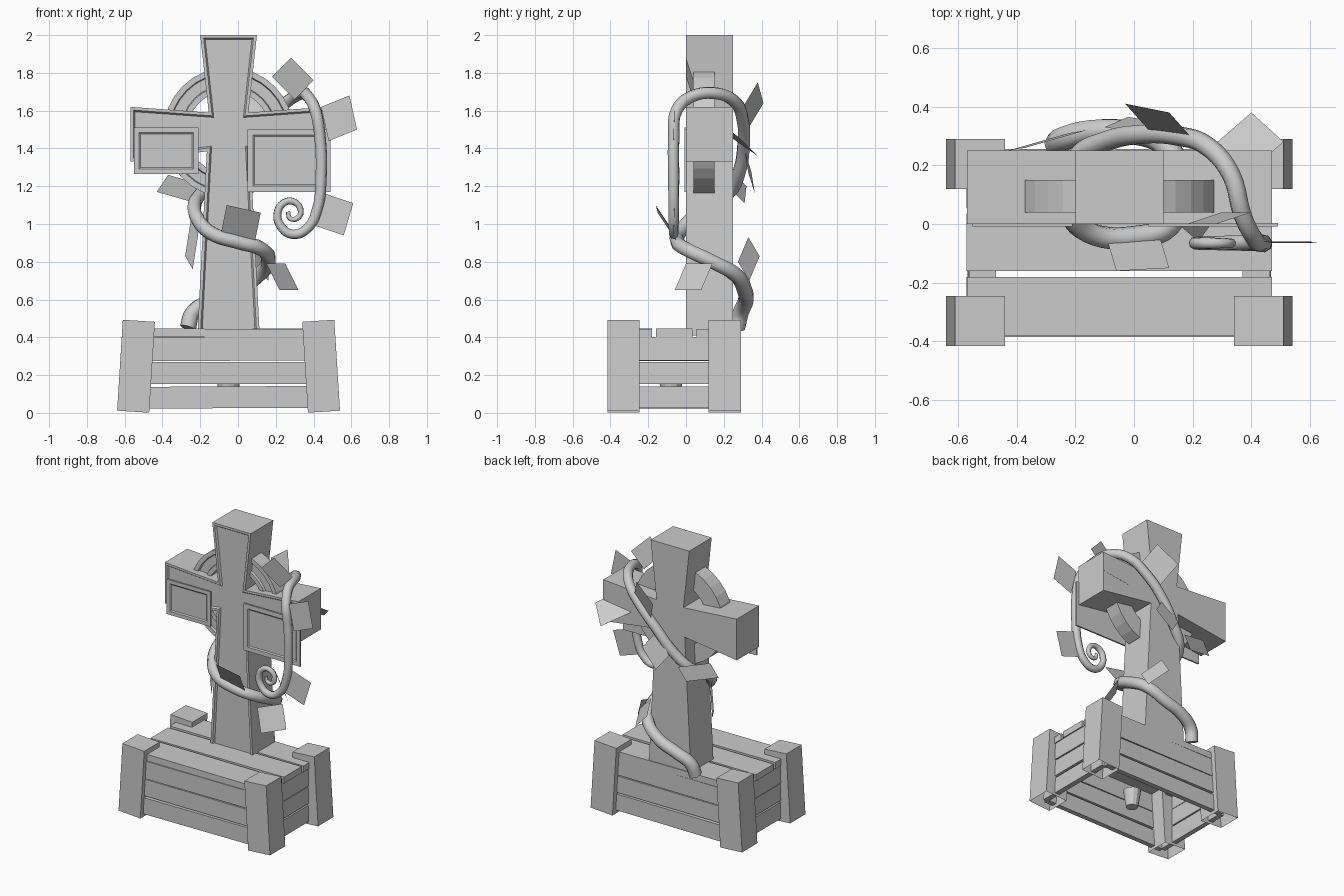
import bpy, bmesh, math
from mathutils import Matrix, Vector

if "Cube" in bpy.data.objects:
    bpy.data.objects.remove(bpy.data.objects["Cube"])

CX = -0.05  # symmetry line of cross and planter


def finish(name, bm):
    bmesh.ops.recalc_face_normals(bm, faces=bm.faces[:])
    me = bpy.data.meshes.new(name)
    bm.to_mesh(me)
    bm.free()
    ob = bpy.data.objects.new(name, me)
    bpy.context.collection.objects.link(ob)
    return ob


def block(name, x, y, z, tilt=0.0, open_bottom=False):
    """Box from (min, max) ranges, tilted about y by degrees."""
    c = Vector([(a + b) / 2 for a, b in (x, y, z)])
    s = [b - a for a, b in (x, y, z)]
    bm = bmesh.new()
    bmesh.ops.create_cube(bm, size=1, matrix=Matrix.Diagonal((*s, 1)))
    if open_bottom:
        low = [f for f in bm.faces if f.calc_center_median().z < -s[2] * 0.49]
        bmesh.ops.delete(bm, geom=low, context='FACES_ONLY')
    ob = finish(name, bm)
    ob.location = c
    ob.rotation_euler.y = math.radians(tilt)
    return ob


def relief(name, outline, y_front, y_back, steps):
    """Extrude an xz outline in depth, then inset its front face in steps."""
    bm = bmesh.new()
    front = bm.faces.new([bm.verts.new((x, y_front, z)) for x, z in outline])
    res = bmesh.ops.extrude_face_region(bm, geom=[front], use_keep_orig=True)
    for v in res['geom']:
        if isinstance(v, bmesh.types.BMVert):
            v.co.y = y_back
    bmesh.ops.recalc_face_normals(bm, faces=bm.faces[:])
    for width, depth in steps:
        bmesh.ops.inset_region(bm, faces=[front], thickness=width, use_even_offset=True)
        for v in front.verts:
            v.co.y += depth
    return finish(name, bm)


# Stone cross with a recessed front
half = [(0.15, 2.0), (0.105, 1.59), (0.52, 1.62), (0.52, 1.33), (0.115, 1.385), (0.165, 0.41)]
outline = [(CX + x, z) for x, z in half] + [(CX - x, z) for x, z in reversed(half)]
relief("cross", outline, 0.0, 0.25, [(0.016, 0.0), (0.008, 0.012)])

# Grooved ring behind the arms
bm = bmesh.new()
section = [(0.22, 0.15), (0.345, 0.15), (0.345, 0.04), (0.315, 0.04),
           (0.31, 0.055), (0.255, 0.055), (0.25, 0.04), (0.22, 0.04)]
N = 32
rings = []
for i in range(N):
    a = 2 * math.pi * i / N
    rings.append([bm.verts.new((CX + r * math.cos(a), y, 1.485 + r * math.sin(a)))
                  for r, y in section])
for i in range(N):
    p, q = rings[i], rings[(i + 1) % N]
    for j in range(len(section)):
        k = (j + 1) % len(section)
        bm.faces.new((p[j], p[k], q[k], q[j]))
finish("cross_ring", bm)

# Framed plaques on the arms
for name, x0, x1, z0, z1, w in (("left_plaque", -0.55, -0.21, 1.265, 1.51, 0.025),
                                ("right_plaque", 0.05, 0.49, 1.17, 1.50, 0.03)):
    relief(name, [(x0, z0), (x1, z0), (x1, z1), (x0, z1)], -0.008, 0.003,
           [(w, 0.0), (0.008, 0.006)])

# Planter: leaning corner posts
for sx, side in ((-1, "left"), (1, "right")):
    for y0, y1, end in ((-0.415, -0.245, "front"), (0.12, 0.29, "back")):
        c = CX + sx * 0.49
        block(f"{end}_{side}_post", (c - 0.085, c + 0.085), (y0, y1),
              (0.006, 0.488), -sx * 3.6, True)

# Planter: three rows of slats on every side
rows = [(0.025, 0.14), (0.153, 0.27), (0.276, 0.40)]
for i, (z0, z1) in enumerate(rows):
    wob = (-0.3, 0.0, -0.2)[i]
    for y0, y1, end in ((-0.385, -0.35, "front"), (0.22, 0.255, "back")):
        block(f"{end}_slat_{i + 1}", (-0.54, 0.44), (y0, y1), (z0, z1), wob)
    for sx, side in ((-1, "left"), (1, "right")):
        c = CX + sx * 0.497
        block(f"{side}_slat_{i + 1}", (c - 0.018, c + 0.018), (-0.36, 0.23),
              (z0, z1), -sx * 2)

# Planter: lid boards on two battens
for i, (y0, y1) in enumerate(((-0.38, -0.18), (-0.16, 0.035), (0.055, 0.255))):
    block(f"lid_board_{i + 1}", (-0.57, 0.47), (y0, y1), (0.40, 0.445), (0.2, -0.2, 0.2)[i])
for x in (-0.54, 0.37):
    block("lid_batten", (x, x + 0.07), (-0.35, 0.22), (0.365, 0.402))

# Tapered peg inside the planter
bm = bmesh.new()
bmesh.ops.create_cone(bm, cap_ends=True, segments=12, radius1=0.04, radius2=0.06,
                      depth=0.12, matrix=Matrix.Translation((CX, -0.08, 0.097)))
finish("peg", bm)

# Climbing vine ending in a curl
path = [(-0.265, 0.27, 0.45), (-0.24, 0.29, 0.53), (-0.15, 0.315, 0.59), (0.0, 0.31, 0.65),
        (0.11, 0.265, 0.73), (0.16, 0.14, 0.80), (0.12, -0.005, 0.87), (0.0, -0.045, 0.905),
        (-0.14, -0.035, 0.95), (-0.21, 0.02, 1.02), (-0.23, 0.12, 1.10), (-0.19, 0.23, 1.17),
        (-0.10, 0.28, 1.27), (0.02, 0.305, 1.42), (0.15, 0.30, 1.55), (0.25, 0.265, 1.64),
        (0.33, 0.17, 1.69), (0.37, 0.03, 1.675), (0.41, -0.05, 1.6)]
curl = [(0.435, 1.45), (0.44, 1.25), (0.42, 1.08), (0.37, 0.98), (0.29, 0.945),
        (0.225, 0.99), (0.21, 1.06), (0.24, 1.11), (0.29, 1.12), (0.33, 1.08),
        (0.32, 1.035), (0.275, 1.03), (0.265, 1.065)]
path += [(x, -0.065, z) for x, z in curl]
cu = bpy.data.curves.new("vine", 'CURVE')
cu.dimensions = '3D'
cu.resolution_u = 5
cu.bevel_depth = 1.0
cu.bevel_resolution = 2
cu.use_fill_caps = True
sp = cu.splines.new('BEZIER')
sp.use_smooth = True
sp.bezier_points.add(len(path) - 1)
for i, (bp, co) in enumerate(zip(sp.bezier_points, path)):
    bp.co = co
    bp.handle_left_type = bp.handle_right_type = 'AUTO'
    t = i / (len(path) - 1)
    bp.radius = 0.043 - 0.02 * t - (0.012 * max(0, t - 0.65) / 0.35)
bpy.context.collection.objects.link(bpy.data.objects.new("vine", cu))

# Flat leaves: three corners each, the fourth closes the parallelogram
leaves = [
    ((0.18, 0.0, 1.78), (0.28, 0.0, 1.88), (0.40, 0.04, 1.76)),
    ((0.44, -0.06, 1.62), (0.59, -0.06, 1.68), (0.63, -0.065, 1.50)),
    ((0.46, -0.06, 1.16), (0.61, -0.06, 1.11), (0.56, -0.065, 0.94)),
    ((0.25, 0.25, 1.45), (0.40, 0.38, 1.36), (0.51, 0.28, 1.46)),
    ((0.20, 0.29, 1.60), (0.12, 0.38, 1.75), (-0.03, 0.41, 1.64)),
    ((-0.10, 0.33, 1.27), (0.02, 0.31, 1.39), (0.10, 0.345, 1.28)),
    ((-0.37, 0.26, 1.26), (-0.43, 0.25, 1.17), (-0.22, 0.31, 1.11)),
    ((-0.25, 0.07, 1.02), (-0.21, 0.03, 0.95), (-0.24, 0.05, 0.76)),
    ((-0.06, -0.16, 1.10), (0.12, -0.15, 1.06), (0.09, -0.05, 0.91)),
    ((0.15, 0.0, 0.79), (0.25, 0.14, 0.79), (0.32, 0.08, 0.65)),
    ((0.04, 0.33, 0.93), (0.03, 0.39, 0.83), (0.16, 0.335, 0.70)),
]
bm = bmesh.new()
for corners in leaves:
    a, b, c = map(Vector, corners)
    bm.faces.new([bm.verts.new(v) for v in (a, b, c, a + c - b)])
finish("leaves", bm)
